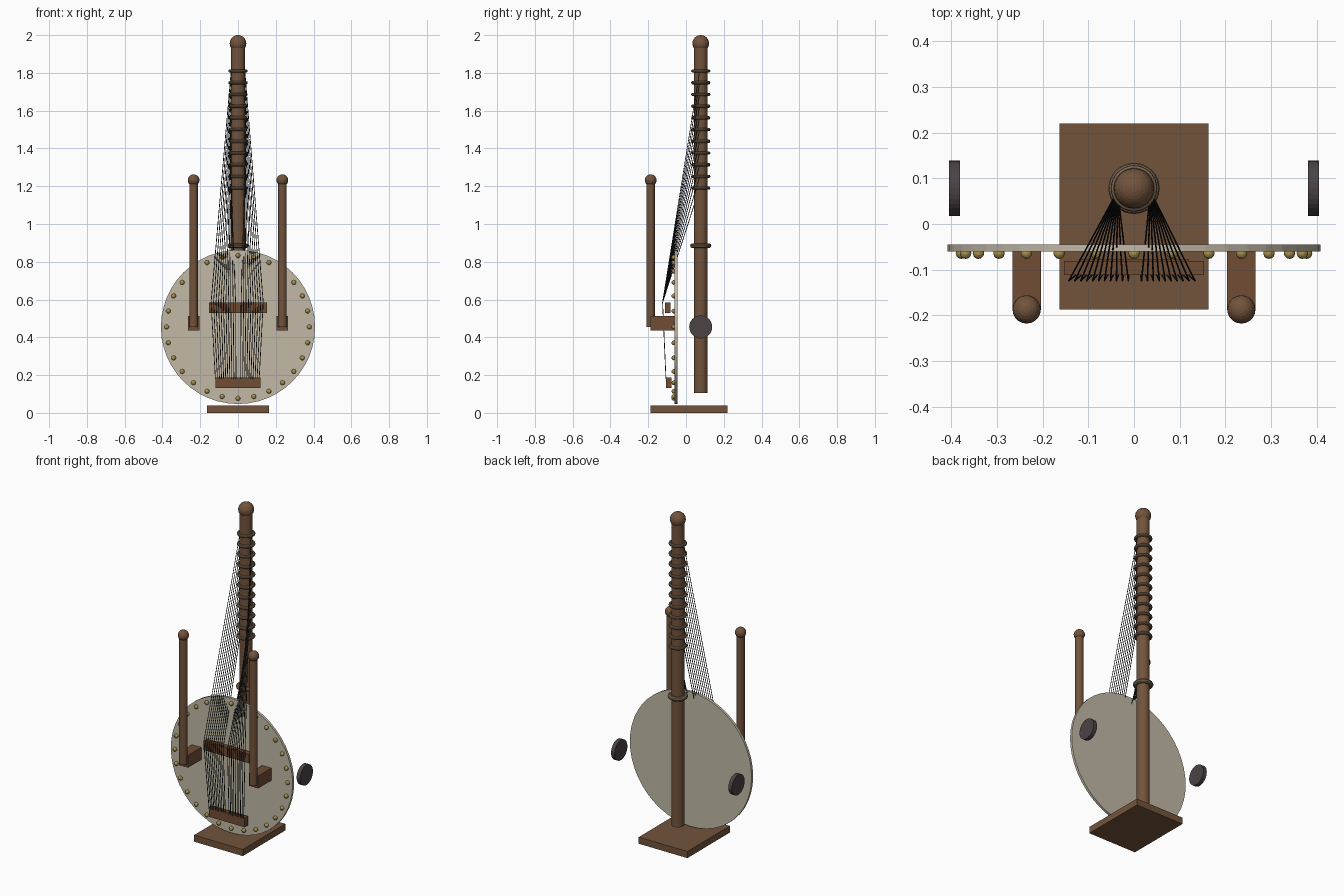
import bpy, bmesh, math
from mathutils import Vector, Matrix

cube = bpy.data.objects.get("Cube")
if cube:
    bpy.data.objects.remove(cube, do_unlink=True)


def material(name, r, g, b):
    m = bpy.data.materials.new(name)
    m.use_nodes = True
    m.diffuse_color = (r, g, b, 1)
    m.node_tree.nodes["Principled BSDF"].inputs["Base Color"].default_value = (r, g, b, 1)
    return m


wood = material("brown wood", 0.17, 0.088, 0.045)
red_wood = material("reddish wood", 0.165, 0.075, 0.036)
hide = material("pale hide", 0.54, 0.49, 0.39)
ring_tan = material("tan leather", 0.22, 0.15, 0.09)
brass = material("brass", 0.40, 0.29, 0.08)
dark = material("dark grey", 0.07, 0.056, 0.06)
black = material("black string", 0.025, 0.025, 0.025)


def finish(name, bm, mat):
    me = bpy.data.meshes.new(name)
    bm.to_mesh(me)
    bm.free()
    me.materials.append(mat)
    ob = bpy.data.objects.new(name, me)
    bpy.context.collection.objects.link(ob)
    return ob


def add_rod(bm, a, b, radius, sides):
    a, b = Vector(a), Vector(b)
    turn = (b - a).to_track_quat('Z', 'Y').to_matrix().to_4x4()
    bmesh.ops.create_cone(bm, cap_ends=True, segments=sides, radius1=radius, radius2=radius,
                          depth=(b - a).length, matrix=Matrix.Translation((a + b) / 2) @ turn)


def rod(name, a, b, radius, mat, sides=24):
    bm = bmesh.new()
    add_rod(bm, a, b, radius, sides)
    return finish(name, bm, mat)


def box(name, low, high, mat):
    low, high = Vector(low), Vector(high)
    bm = bmesh.new()
    bmesh.ops.create_cube(bm, size=1, matrix=Matrix.Translation((low + high) / 2)
                          @ Matrix.Diagonal((*(high - low), 1)))
    return finish(name, bm, mat)


def ball(name, centre, radius, mat, u=24, v=16):
    bm = bmesh.new()
    bmesh.ops.create_uvsphere(bm, u_segments=u, v_segments=v, radius=radius,
                              matrix=Matrix.Translation(centre))
    return finish(name, bm, mat)


def torus(name, centre, major, minor, mat):
    bpy.ops.mesh.primitive_torus_add(location=centre, major_radius=major, minor_radius=minor,
                                     major_segments=32, minor_segments=10)
    ob = bpy.context.object
    ob.name = name
    ob.data.materials.append(mat)
    bpy.ops.object.shade_smooth_by_angle()


NECK_Y = 0.078
MID_Z = 0.455

# Stand and neck
box("base", (-0.163, -0.187, 0), (0.163, 0.2195, 0.04), wood)
rod("neck", (0, NECK_Y, 0.105), (0, NECK_Y, 1.96), 0.036, wood)
ball("neck_knob", (0, NECK_Y, 1.956), 0.044, wood)

# Tuning rings and the large collar
ring_heights = [1.19 + 0.062 * i for i in range(11)]
for z in ring_heights:
    torus("tuning_ring", (0, NECK_Y, z), 0.042, 0.009, ring_tan)
torus("neck_collar", (0, NECK_Y, 0.885), 0.043, 0.013, ring_tan)

# Sound face with a circle of tacks
rod("sound_face", (0, -0.045, MID_Z), (0, -0.06, MID_Z), 0.408, hide, 48)
for i in range(28):
    a = math.tau * i / 28
    ball("tack", (0.378 * math.cos(a), -0.064, MID_Z + 0.378 * math.sin(a)), 0.0125, brass, 12, 8)

# Hand posts, blocks and side discs
for side, label in ((-1, "right"), (1, "left")):
    x = side * 0.235
    box(label + "_block", (x - 0.031, -0.187, 0.437), (x + 0.031, -0.047, 0.512), red_wood)
    rod(label + "_hand_post", (x, -0.187, MID_Z), (x, -0.187, 1.232), 0.023, wood, 20)
    ball(label + "_post_knob", (x, -0.187, 1.232), 0.031, wood, 20, 12)
    rod(label + "_side_disc", (side * 0.381, NECK_Y, MID_Z), (side * 0.405, NECK_Y, MID_Z),
        0.061, dark, 32)

# Bridge and tailpiece
box("bridge", (-0.153, -0.112, 0.53), (0.153, -0.081, 0.585), red_wood)
box("tailpiece", (-0.12, -0.107, 0.132), (0.12, -0.077, 0.188), red_wood)

# Strings run from the neck over the bridge to the tailpiece
for side, label, count, first in ((-1, "right", 11, 0.0125), (1, "left", 10, 0.0165)):
    bm = bmesh.new()
    for i in range(count):
        x = side * (first + 0.013 * i)
        over_bridge = (x, -0.124, 0.585)
        add_rod(bm, (side * 0.036, NECK_Y - 0.006, ring_heights[i + 11 - count]), over_bridge, 0.002, 6)
        add_rod(bm, over_bridge, (x * 0.84, -0.106, 0.18), 0.002, 6)
    finish(label + "_strings", bm, black)
